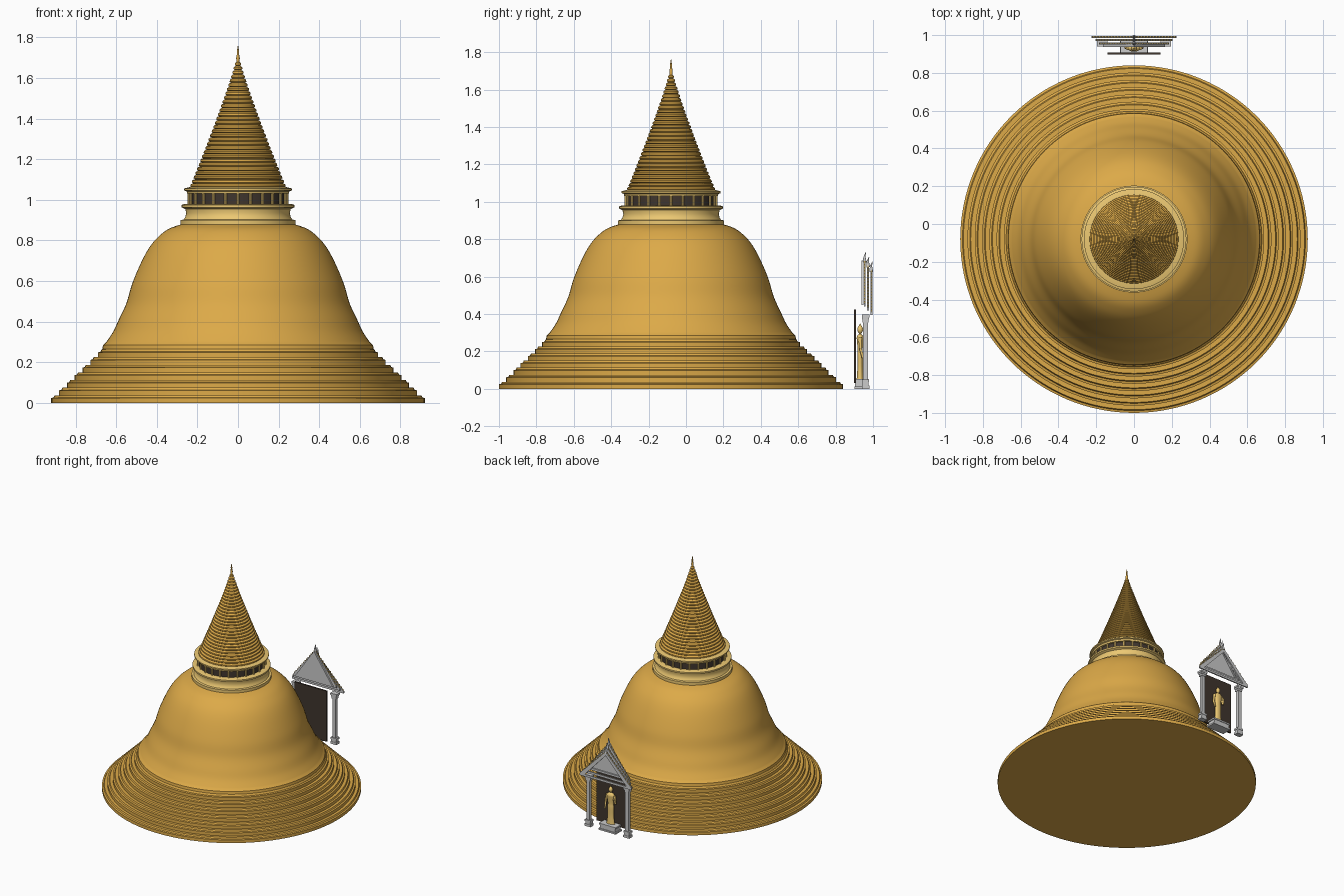
import bpy, bmesh
from math import sin, cos, pi, radians
from mathutils import Vector, Matrix

if "Cube" in bpy.data.objects:
    bpy.data.objects.remove(bpy.data.objects["Cube"])

CY = -0.08  # stupa axis


def material(name, rgb):
    m = bpy.data.materials.new(name)
    m.diffuse_color = (*rgb, 1)
    m.use_nodes = True
    m.node_tree.nodes["Principled BSDF"].inputs["Base Color"].default_value = m.diffuse_color
    return m


GOLD = material("gold", (0.72, 0.40, 0.065))
PALE = material("pale_gold", (0.84, 0.58, 0.17))
DARK = material("dark_recess", (0.05, 0.036, 0.027))


def finish(bm, name, mat=None, angle=30):
    bmesh.ops.recalc_face_normals(bm, faces=bm.faces)
    me = bpy.data.meshes.new(name)
    bm.to_mesh(me)
    bm.free()
    ob = bpy.data.objects.new(name, me)
    bpy.context.collection.objects.link(ob)
    if mat:
        me.materials.append(mat)
    if angle:
        me.shade_smooth()
        me.set_sharp_from_angle(angle=radians(angle))
    return ob


def lathe(bm, prof, center=(0, 0, 0), seg=96, flat=1.0):
    """Revolve (radius, z) points about z and cap both ends."""
    c = Vector(center)
    rings = [[bm.verts.new(c + Vector((r * cos(2 * pi * i / seg), flat * r * sin(2 * pi * i / seg), z)))
              for i in range(seg)] for r, z in prof]
    for a, b in zip(rings, rings[1:]):
        for i in range(seg):
            j = (i + 1) % seg
            bm.faces.new((a[i], a[j], b[j], b[i]))
    bm.faces.new(rings[0])
    bm.faces.new(rings[-1])


def box(bm, x0, x1, y0, y1, z0, z1):
    m = Matrix.Translation(((x0 + x1) / 2, (y0 + y1) / 2, (z0 + z1) / 2))
    bmesh.ops.create_cube(bm, size=1, matrix=m @ Matrix.Diagonal((x1 - x0, y1 - y0, z1 - z0, 1)))


def slab(bm, pts, y0, y1):
    """Extrude an (x, z) outline along y."""
    f = bm.faces.new([bm.verts.new((x, y0, z)) for x, z in pts])
    ext = bmesh.ops.extrude_face_region(bm, geom=[f])["geom"]
    bmesh.ops.translate(bm, vec=(0, y1 - y0, 0), verts=[v for v in ext if isinstance(v, bmesh.types.BMVert)])


def limb(bm, a, b, r0, r1):
    a, b = Vector(a), Vector(b)
    d = b - a
    m = Matrix.Translation((a + b) / 2) @ d.to_track_quat('Z', 'Y').to_matrix().to_4x4()
    bmesh.ops.create_cone(bm, cap_ends=True, segments=12, radius1=r0, radius2=r1, depth=d.length, matrix=m)


def smooth_path(pts, n=5):
    """Catmull-Rom through the profile points."""
    p = [Vector(q) for q in [pts[0]] + pts + [pts[-1]]]
    out = []
    for i in range(1, len(p) - 2):
        a, b, c, d = p[i - 1:i + 3]
        for k in range(n):
            t = k / n
            out.append(tuple(0.5 * (2 * b + (c - a) * t + (2 * a - 5 * b + 4 * c - d) * t ** 2
                                    + (3 * b - a - 3 * c + d) * t ** 3)))
    return out + [pts[-1]]


AXIS = (0, CY, 0)

# stepped base and bell dome
prof = []
for i in range(7):
    r, z = 0.92 - 0.0385 * i, 0.0375 * i
    prof += [(r, z), (r, z + 0.024), (r - 0.012, z + 0.027), (r - 0.017, z + 0.0375)]
prof += [(0.668, 0.265), (0.665, 0.285)]
prof += smooth_path([(0.65, 0.298), (0.615, 0.35), (0.587, 0.41), (0.55, 0.49), (0.52, 0.59),
                     (0.473, 0.70), (0.43, 0.775), (0.385, 0.825), (0.335, 0.86), (0.26, 0.885)])
bm = bmesh.new()
lathe(bm, prof, AXIS, 128)
finish(bm, "bell_dome", GOLD)

# neck mouldings below and above the colonnade
bm = bmesh.new()
lathe(bm, [(0.283, 0.875), (0.283, 0.90), (0.268, 0.903), (0.26, 0.915), (0.255, 0.935), (0.26, 0.955),
           (0.277, 0.963), (0.277, 0.975), (0.262, 0.98), (0.2, 0.98)], AXIS)
finish(bm, "neck_moulding", PALE)
bm = bmesh.new()
lathe(bm, [(0.2, 1.03), (0.25, 1.03), (0.253, 1.042), (0.265, 1.046), (0.265, 1.056),
           (0.24, 1.062), (0.2, 1.064)], AXIS)
finish(bm, "colonnade_cornice", PALE)

# dark drum and its ring of little posts
bm = bmesh.new()
lathe(bm, [(0.236, 0.975), (0.236, 1.035)], AXIS)
finish(bm, "colonnade_drum", DARK)
bm = bmesh.new()
for i in range(24):
    a = 2 * pi * i / 24
    lathe(bm, [(0.007, 0.975), (0.007, 1.035)], (0.241 * cos(a), CY + 0.241 * sin(a), 0), 8)
finish(bm, "colonnade_posts", PALE)

# ringed spire with finial
N, Z0, Z1 = 30, 1.06, 1.68
prof = []
for i in range(N):
    t = i / N
    r = 0.224 * (1 - t) ** 1.12 + 0.012
    z, h = Z0 + (Z1 - Z0) * t, (Z1 - Z0) / N
    prof += [(r - 0.007, z), (r - 0.001, z + 0.25 * h), (r - 0.002, z + 0.65 * h), (r - 0.009, z + 0.95 * h)]
prof += [(0.008, 1.685), (0.009, 1.70), (0.005, 1.72), (0.006, 1.73), (0.001, 1.76)]
bm = bmesh.new()
lathe(bm, prof, AXIS, 64)
finish(bm, "ringed_spire", GOLD, 40)

# niche panel behind the statue
bm = bmesh.new()
box(bm, -0.14, 0.14, 0.897, 0.909, 0.03, 0.425)
finish(bm, "niche_panel", DARK, 0)

# statue plinth
bm = bmesh.new()
box(bm, -0.075, 0.075, 0.90, 0.978, 0, 0.012)
box(bm, -0.066, 0.066, 0.904, 0.972, 0.012, 0.04)
box(bm, -0.072, 0.072, 0.901, 0.976, 0.04, 0.052)
finish(bm, "statue_plinth", None, 0)

# standing statue
S = (0, 0.931, 0)
bm = bmesh.new()
lathe(bm, smooth_path([(0.034, 0.052), (0.031, 0.07), (0.026, 0.12), (0.027, 0.18), (0.024, 0.21), (0.032, 0.26),
                       (0.033, 0.275), (0.022, 0.288), (0.010, 0.293), (0.009, 0.30)], 3), S, 20, 0.55)
lathe(bm, smooth_path([(0.006, 0.295), (0.014, 0.308), (0.015, 0.322), (0.009, 0.334), (0.006, 0.338),
                       (0.001, 0.35)], 3), S, 16)
for s in (-1, 1):
    limb(bm, (s * 0.033, 0.931, 0.275), (s * 0.042, 0.933, 0.215), 0.009, 0.008)
limb(bm, (0.042, 0.933, 0.215), (0.04, 0.946, 0.165), 0.008, 0.006)
limb(bm, (-0.042, 0.933, 0.215), (-0.038, 0.95, 0.255), 0.008, 0.006)
finish(bm, "standing_statue", PALE, 45)

# porch columns with stepped bases and capitals
bm = bmesh.new()
for s in (-1, 1):
    x, y = s * 0.168, 0.96
    for w, d, z0, z1 in ((0.026, 0.02, 0, 0.018), (0.021, 0.017, 0.018, 0.036), (0.025, 0.019, 0.036, 0.05),
                         (0.014, 0.013, 0.05, 0.36), (0.019, 0.016, 0.355, 0.37),
                         (0.023, 0.018, 0.37, 0.382), (0.028, 0.02, 0.382, 0.396)):
        box(bm, x - w, x + w, y - d, y + d, z0, z1)
finish(bm, "porch_columns", None, 0)

# gable wall
bm = bmesh.new()
slab(bm, [(-0.165, 0.447), (0.165, 0.447), (0, 0.685)], 0.938, 0.95)
finish(bm, "gable_wall", None, 0)

# three overlapping gable frames, each with raked boards, tie beam, teeth and finial
for k, (w, zb, za, y) in enumerate(((0.185, 0.44, 0.685, 0.951), (0.203, 0.418, 0.66, 0.969),
                                    (0.224, 0.395, 0.635, 0.986))):
    y1, t = y + 0.010, 0.03
    bm = bmesh.new()
    teeth = bmesh.new()
    for s in (-1, 1):
        slab(bm, [(s * w, zb), (s * w, zb + 0.016), (0, za), (0, za - t), (s * (w - 0.028), zb)], y, y1)
        for i in range(14):
            f = (i + 0.5) / 14
            x, z = s * w * (1 - f), zb + 0.016 + (za - zb - 0.016) * f
            slab(teeth, [(x + s * 0.005, z - 0.007), (x + s * 0.004, z + 0.006), (x - s * 0.006, z + 0.006)],
                 y + 0.002, y1 - 0.002)
    box(bm, -w + 0.02, w - 0.02, y, y1, zb, zb + 0.016)
    # finial leaning slightly outward
    limb(bm, (0, y + 0.005, za - 0.01), (0, y + 0.003, za + 0.02), 0.010, 0.006)
    limb(bm, (0, y + 0.003, za + 0.02), (0, y + 0.01, za + 0.045), 0.006, 0.001)
    finish(bm, f"gable_frame_{k + 1}", None, 0)
    finish(teeth, f"gable_teeth_{k + 1}", PALE, 0)
